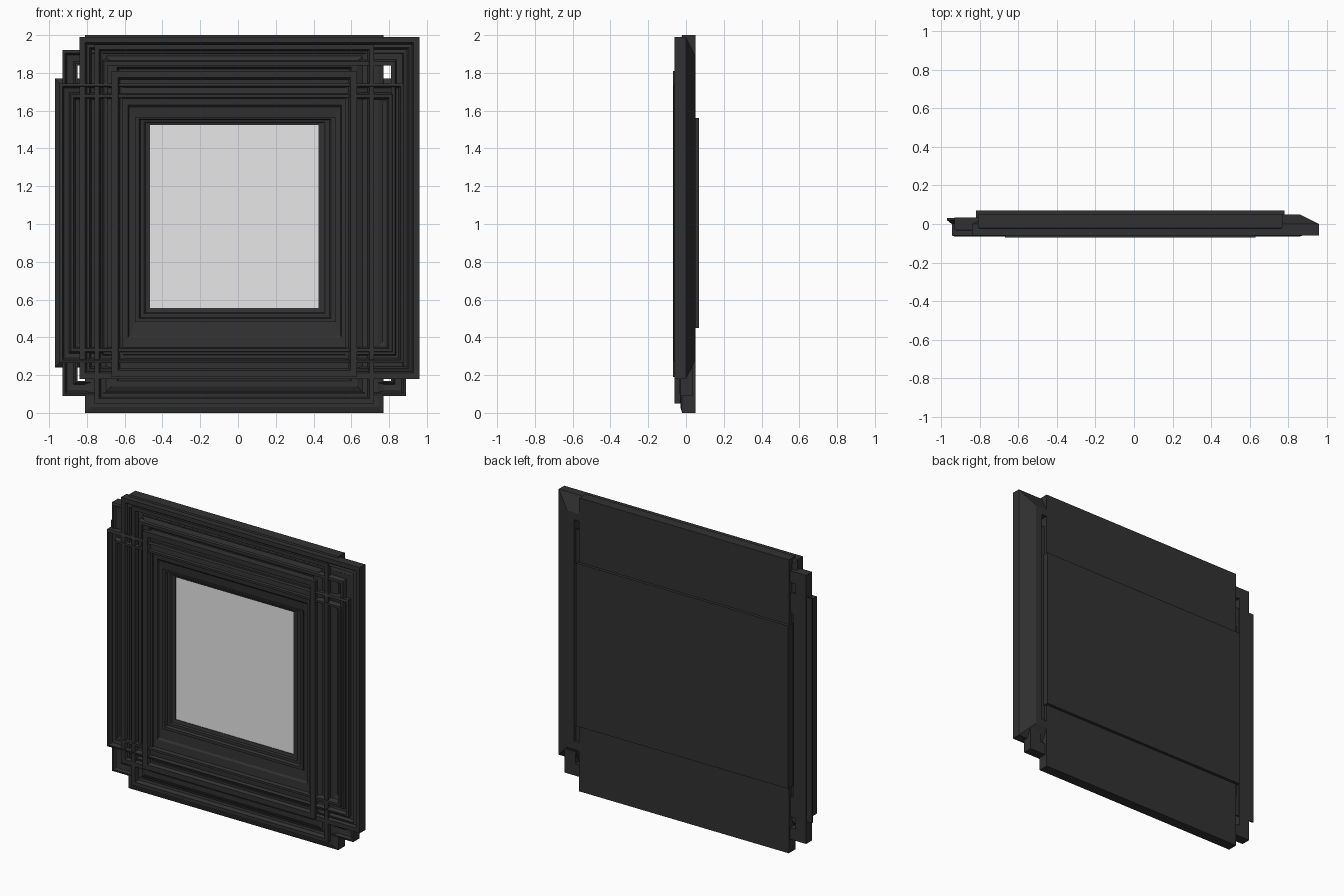
import bpy
import bmesh

if "Cube" in bpy.data.objects:
    bpy.data.objects.remove(bpy.data.objects["Cube"], do_unlink=True)


def material(name, value):
    mat = bpy.data.materials.new(name)
    mat.use_nodes = True
    color = (value, value, value, 1)
    mat.diffuse_color = color
    mat.node_tree.nodes["Principled BSDF"].inputs["Base Color"].default_value = color
    return mat


black = material("charcoal black", 0.031)
grey = material("pale grey", 0.8)


def finish(name, bm, mat):
    bmesh.ops.recalc_face_normals(bm, faces=bm.faces)
    mesh = bpy.data.meshes.new(name)
    bm.to_mesh(mesh)
    bm.free()
    mesh.materials.append(mat)
    obj = bpy.data.objects.new(name, mesh)
    bpy.context.collection.objects.link(obj)
    return obj


def shrink(rect, d):
    left, right, low, high = rect
    return (left + d, right - d, low + d, high - d)


def sweep(name, outer, inner, profile):
    """Mitred frame: profile points are (fraction from outer to inner, depth)."""
    bm = bmesh.new()
    loops = []
    for t, y in profile:
        l, r, b, h = [a + (c - a) * t for a, c in zip(outer, inner)]
        loops.append([bm.verts.new((x, y, z)) for x, z in ((l, b), (r, b), (r, h), (l, h))])
    for a, b in zip(loops, loops[1:] + loops[:1]):
        for i in range(4):
            j = (i + 1) % 4
            bm.faces.new((a[i], a[j], b[j], b[i]))
    return finish(name, bm, black)


def moulding(name, outer, profile):
    """Even-width frame: profile points are (inset, depth)."""
    width = max(d for d, y in profile)
    return sweep(name, outer, shrink(outer, width), [(d / width, y) for d, y in profile])


def plate(name, rect, front, back, mat):
    bm = bmesh.new()
    bmesh.ops.create_cube(bm, size=1)
    l, r, b, h = rect
    for v in bm.verts:
        v.co = (r if v.co.x > 0 else l, back if v.co.y > 0 else front, h if v.co.z > 0 else b)
    return finish(name, bm, mat)


slab = (-0.81, 0.77, 0, 2)
opening = (-0.465, 0.425, 0.555, 1.525)
inner_rim = (-0.545, 0.515, 0.48, 1.565)

# Tall backing with its raised panel
plate("backing_board", shrink(slab, 0.1), 0.01, 0.05, black)
plate("raised_back_panel", (-0.82, 0.78, 0.45, 1.56), 0.02, 0.07, black)

# Tall outer frame
moulding("tall_frame", slab, [
    (0, 0.05), (0, -0.02), (0.03, -0.03), (0.05, -0.03), (0.05, -0.06), (0.075, -0.06),
    (0.085, -0.035), (0.11, -0.03), (0.14, -0.045), (0.17, -0.045), (0.18, -0.02),
    (0.24, -0.02), (0.24, 0.05)])

# Narrow frame that shows at the corners
moulding("corner_frame", (-0.93, 0.89, 0.09, 1.92), [
    (0, 0.035), (0, -0.03), (0.015, -0.035), (0.025, -0.02), (0.06, -0.015),
    (0.07, -0.03), (0.08, -0.03), (0.08, 0.035)])

# Wide frame with a thin rear lip
moulding("wide_frame", (-0.97, 0.90, 0.24, 1.77), [
    (0, 0.03), (0, 0.02), (0.025, 0), (0.025, -0.06), (0.04, -0.065), (0.05, -0.04),
    (0.075, -0.035), (0.085, -0.063), (0.1, -0.063), (0.11, -0.03), (0.14, -0.02), (0.14, 0.03)])

# Offset frame with a bevelled back
moulding("offset_frame", (-0.84, 0.96, 0.18, 1.99), [
    (0, 0), (0, -0.06), (0.03, -0.06), (0.04, -0.045), (0.055, -0.05), (0.065, -0.03),
    (0.12, -0.03), (0.13, -0.055), (0.15, -0.055), (0.15, 0.05), (0.1, 0.05)])

# Front frame around the middle
moulding("front_frame", (-0.67, 0.63, 0.19, 1.81), [
    (0, 0.02), (0, -0.07), (0.035, -0.07), (0.045, -0.05), (0.06, -0.05), (0.06, 0.02)])

# Sloping border and stepped rim leading in to the pane
sweep("inner_border", (-0.65, 0.61, 0.25, 1.75), inner_rim, [
    (0, 0.02), (0, -0.045), (0.35, -0.05), (0.4, -0.042), (0.65, -0.038),
    (0.7, -0.03), (1, -0.025), (1, 0.02)])
sweep("inner_rim", inner_rim, opening, [
    (0, 0.02), (0, -0.035), (0.25, -0.035), (0.35, -0.02), (0.6, -0.02),
    (0.7, -0.012), (1, -0.008), (1, 0.02)])

# Picture pane
plate("pane", shrink(opening, -0.005), -0.004, 0.004, grey)
